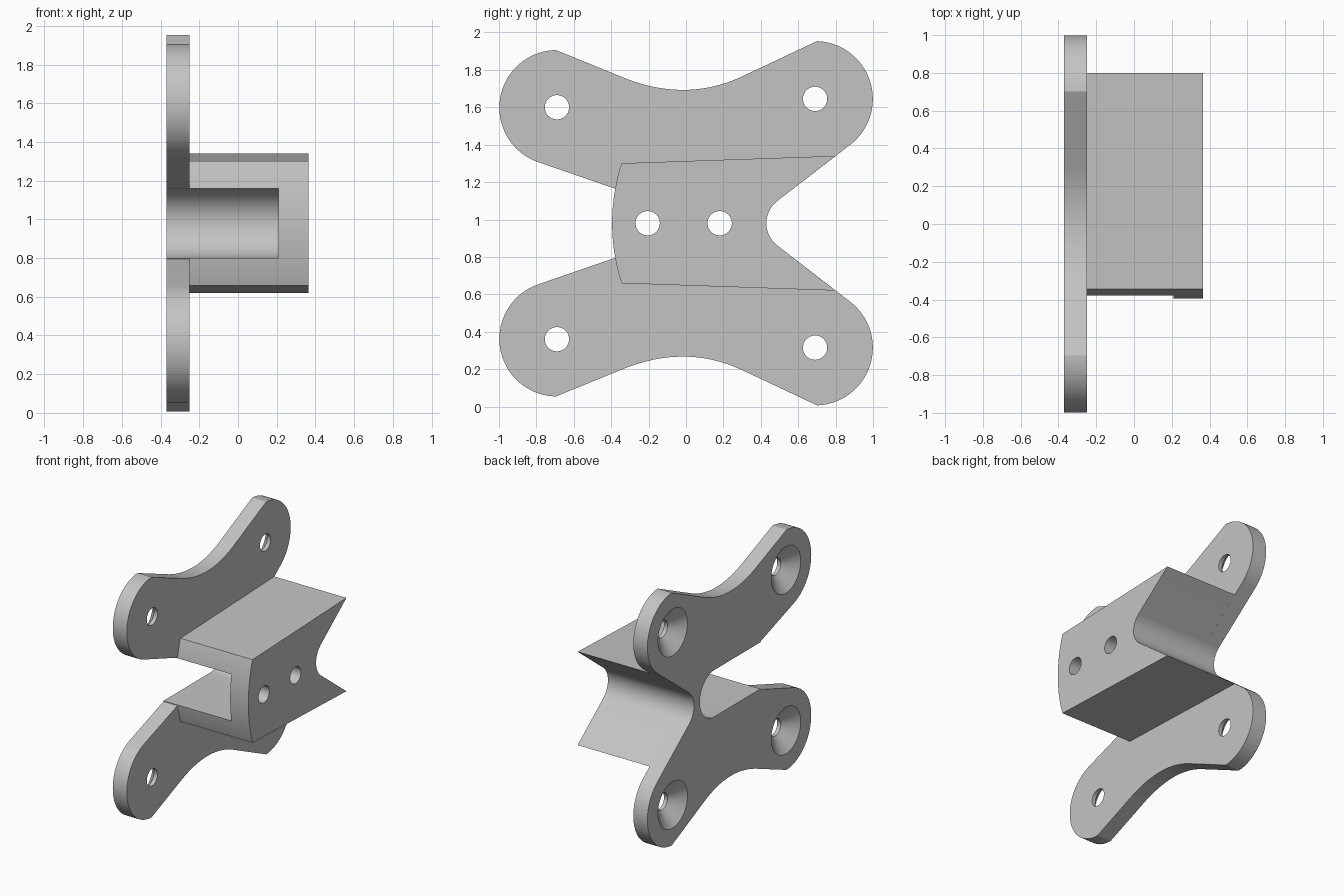
import bpy, bmesh
from math import sin, cos, radians, pi

cube = bpy.data.objects.get("Cube")
if cube:
    bpy.data.objects.remove(cube, do_unlink=True)

MID = 0.98                              # height of the mirror plane
X_OUT, X_JOIN, X_POCKET, X_END = -0.37, -0.25, 0.21, 0.365
HOLE = 0.065

grey = bpy.data.materials.new("plain grey")
grey.use_nodes = True
grey.diffuse_color = (0.55, 0.55, 0.55, 1)
grey.node_tree.nodes["Principled BSDF"].inputs["Base Color"].default_value = (0.55, 0.55, 0.55, 1)


def arc(cy, cz, r, start, end, steps):
    angles = [radians(start + (end - start) * i / steps) for i in range(steps + 1)]
    return [(cy + r * cos(a), cz + r * sin(a)) for a in angles]


def mirrored(half):
    """Close an upper half outline with its reflection below the mid plane."""
    lower = [(y, 2 * MID - z) for y, z in reversed(half) if abs(z - MID) > 1e-5]
    return half + lower


def loft(name, rings):
    """Skin a stack of matching (x, outline) rings and cap both ends."""
    bm = bmesh.new()
    loops = [[bm.verts.new((x, y, z)) for y, z in outline] for x, outline in rings]
    for a, b in zip(loops, loops[1:]):
        for i in range(len(a)):
            j = (i + 1) % len(a)
            bm.faces.new((a[i], a[j], b[j], b[i]))
    bm.faces.new(loops[0])
    bm.faces.new(loops[-1])
    bmesh.ops.recalc_face_normals(bm, faces=bm.faces)
    mesh = bpy.data.meshes.new(name)
    bm.to_mesh(mesh)
    bm.free()
    mesh.materials.append(grey)
    obj = bpy.data.objects.new(name, mesh)
    bpy.context.collection.objects.link(obj)
    return obj


def round_cutter(y, z, profile):
    return loft("hole_cutter", [(x, arc(y, z, r, 0, 352.5, 47)) for x, r in profile])


def pocket_cutter():
    outline = [(-0.7, MID - 0.18)] + arc(0.18, MID, 0.18, -90, 90, 32) + [(-0.7, MID + 0.18)]
    return loft("pocket_cutter", [(X_OUT - 0.1, outline), (X_POCKET, outline)])


def select(obj):
    bpy.ops.object.select_all(action='DESELECT')
    obj.select_set(True)
    bpy.context.view_layer.objects.active = obj


def finish(obj, cutters):
    select(obj)
    for cutter in cutters:
        cutter.hide_render = True
        mod = obj.modifiers.new("cut", 'BOOLEAN')
        mod.operation, mod.solver, mod.object = 'DIFFERENCE', 'EXACT', cutter
        bpy.ops.object.modifier_apply(modifier=mod.name)
        bpy.data.objects.remove(cutter, do_unlink=True)
    bpy.ops.object.shade_smooth_by_angle(angle=radians(25))


# Rear notch shared by the plate and the block
notch = arc(0.58, MID, 0.15, 180, 127.6, 10)

# Saddle between the two lobes, a quadratic curve
saddle = []
for i in range(25):
    t = i / 24
    a, b, c = (1 - t) ** 2, 2 * t * (1 - t), t * t
    saddle.append((0.30 * a - 0.33 * c, 1.765 * a + 1.625 * b + 1.757 * c))

# Mounting plate with four lobes, countersunk from the outer face
plate_half = (notch + arc(0.69, 1.645, 0.309, -52, 88, 32) + saddle
              + arc(-0.69, 1.598, 0.308, 91, 250, 36) + [(-0.38, 1.165)])
plate_outline = mirrored(plate_half)
plate = loft("mounting_plate", [(X_OUT, plate_outline), (X_JOIN, plate_outline)])
sink = [(X_OUT - 0.02, 0.205), (X_OUT + 0.09, HOLE), (X_JOIN + 0.05, HOLE)]
cutters = [pocket_cutter()]
for y, z in ((0.69, 1.645), (-0.69, 1.6)):
    for height in (z, 2 * MID - z):
        cutters.append(round_cutter(y, height, sink))
finish(plate, cutters)

# Bracket block with a rounded pocket and two bolt holes in its end wall
block_half = notch + [(0.80, 1.34)] + arc(0.654, MID, 1.049, 162.2, 180, 12)
block_outline = mirrored(block_half)
block = loft("bracket_block", [(X_JOIN, block_outline), (X_END, block_outline)])
bore = [(X_POCKET - 0.1, HOLE), (X_END + 0.1, HOLE)]
finish(block, [pocket_cutter()] + [round_cutter(y, MID, bore) for y in (-0.205, 0.18)])
